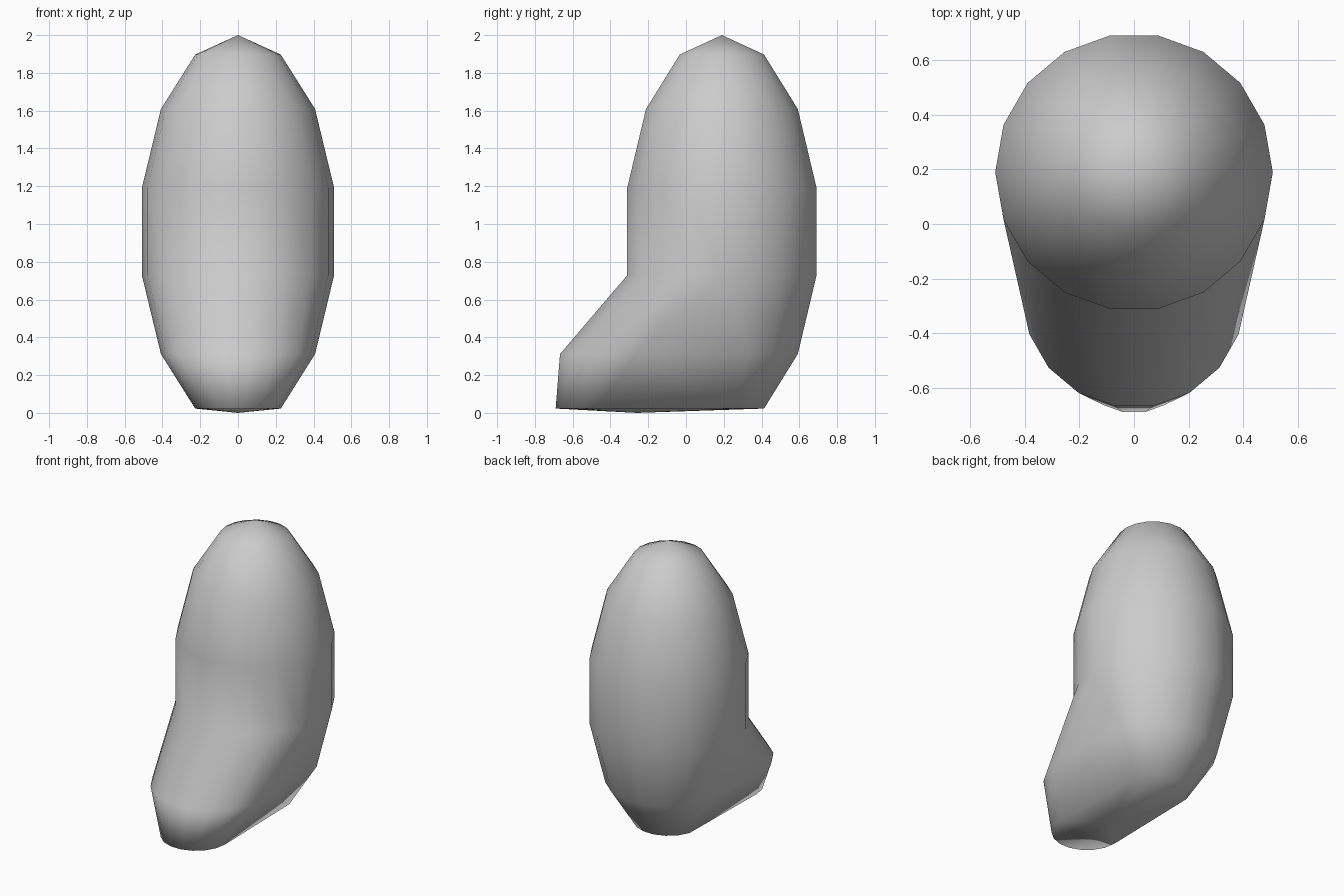
import bpy, bmesh, math
from mathutils import Matrix

if "Cube" in bpy.data.objects:
    bpy.data.objects.remove(bpy.data.objects["Cube"])

# Stretched low-poly ball: 18 sides, 7 bands
bm = bmesh.new()
bmesh.ops.create_uvsphere(bm, u_segments=18, v_segments=7, radius=1.0)
bmesh.ops.rotate(bm, verts=bm.verts, cent=(0, 0, 0),
                 matrix=Matrix.Rotation(math.pi / 2, 3, 'Z'))

# Pull the lower front forward into a toe and flatten the underside
for v in bm.verts:
    x, y, z = v.co
    pull = 0.0
    if y < 0.01:
        if z < -0.95:
            pull = 0.45      # bottom pole
        elif z < -0.8:
            pull = 0.657     # bottom ring
        elif z < -0.5:
            pull = 0.455     # second ring
    v.co = (x * 0.522, y * 0.522 + 0.19 - pull, max(0.0, 0.96 + z * 1.04))

for f in bm.faces:
    f.smooth = True
bmesh.ops.recalc_face_normals(bm, faces=bm.faces)

mesh = bpy.data.meshes.new("rounded_body")
bm.to_mesh(mesh)
bm.free()
body = bpy.data.objects.new("rounded_body", mesh)
bpy.context.collection.objects.link(body)
